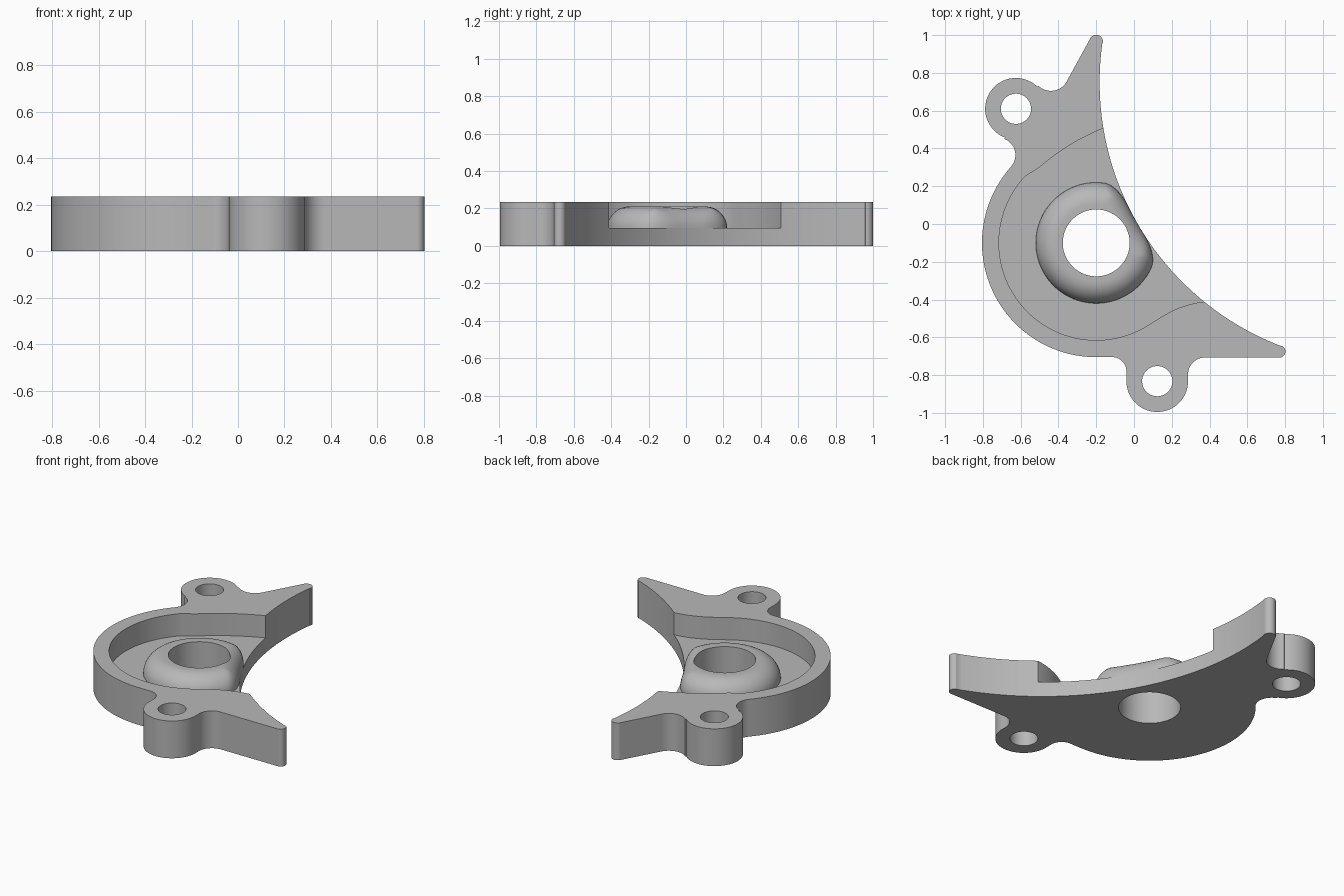
import bpy, bmesh
from math import cos, sin, radians, hypot, sqrt, pi

if "Cube" in bpy.data.objects:
    bpy.data.objects.remove(bpy.data.objects["Cube"])

grey = bpy.data.materials.new("plain grey")
grey.use_nodes = True
grey.diffuse_color = (0.48, 0.48, 0.48, 1)
grey.node_tree.nodes["Principled BSDF"].inputs["Base Color"].default_value = (0.48, 0.48, 0.48, 1)

HEIGHT, FLOOR, BOSS_TOP = 0.235, 0.095, 0.21
HUB = (-0.2, -0.1)
LUGS = [(-0.625, 0.61), (0.123, -0.832)]
SWEEP, SWEEP_R = (1.313, 0.75), 1.495
BORE_R, BOSS_R = 0.177, 0.32


def arc(centre, r, start, end):
    n = max(6, int(abs(end - start) / 3 * (3 if r > 1 else 1)))
    angles = [radians(start + (end - start) * i / n) for i in range(n + 1)]
    return [(centre[0] + r * cos(a), centre[1] + r * sin(a)) for a in angles]


def finish(name, bm):
    bmesh.ops.remove_doubles(bm, verts=bm.verts, dist=1e-5)
    bmesh.ops.recalc_face_normals(bm, faces=bm.faces)
    mesh = bpy.data.meshes.new(name)
    bm.to_mesh(mesh)
    bm.free()
    mesh.materials.append(grey)
    ob = bpy.data.objects.new(name, mesh)
    bpy.context.collection.objects.link(ob)
    return ob


def prism(name, outline, z0, z1):
    bm = bmesh.new()
    face = bm.faces.new([bm.verts.new((x, y, z0)) for x, y in outline])
    top = bmesh.ops.extrude_face_region(bm, geom=[face])["geom"]
    bmesh.ops.translate(bm, vec=(0, 0, z1 - z0),
                        verts=[v for v in top if isinstance(v, bmesh.types.BMVert)])
    return finish(name, bm)


def activate(ob):
    bpy.ops.object.select_all(action="DESELECT")
    ob.select_set(True)
    bpy.context.view_layer.objects.active = ob


def cut(ob, cutter):
    cutter.hide_render = True
    mod = ob.modifiers.new("cut", "BOOLEAN")
    mod.operation, mod.solver, mod.object = "DIFFERENCE", "EXACT", cutter
    activate(ob)
    bpy.ops.object.modifier_apply(modifier=mod.name)
    bpy.data.objects.remove(cutter)


# Plate outline: horn, lug, round back, lug, horn, swept inner edge
outline = (arc((-0.2, 0.965), 0.036, -8, 151)
           + arc((-0.44, 0.80), 0.095, -29, -134)
           + arc(LUGS[0], 0.163, 46, 249)
           + arc((-0.72, 0.365), 0.092, 69, -42)
           + arc(HUB, 0.605, 138, 270)
           + arc((-0.115, -0.78), 0.075, 90, 0)
           + arc(LUGS[1], 0.163, 180, 360)
           + arc((0.376, -0.797), 0.09, 180, 90)
           + arc((0.77, -0.675), 0.032, -90, 69)
           + arc(SWEEP, SWEEP_R, 249, 172))
plate = prism("plate", outline, 0, HEIGHT)

# Recessed pocket, open toward the swept edge
pocket = (arc((0.285, -0.607), 1.2, 105, 131)
          + arc(HUB, 0.515, 137, 302)
          + arc((0.437, -0.952), 0.545, 123, 90)
          + [(0.7, -0.4), (0.7, 0.55)])
cut(plate, prism("pocket_cutter", pocket, FLOOR, 0.5))

# Lug holes and central bore
for centre, r in [(LUGS[0], 0.08), (LUGS[1], 0.08), (HUB, BORE_R)]:
    cut(plate, prism("hole_cutter", arc(centre, r, 0, 360)[:-1], -0.1, 0.5))

# Rounded boss: a disc trimmed by the swept edge, with a domed rim
ROUND, CORNER = BOSS_TOP - FLOOR, 0.07


def inset(r, a):
    """Distance inside the trimmed disc, with softened corners."""
    x, y = HUB[0] + r * cos(a), HUB[1] + r * sin(a)
    u, v = BOSS_R - r, hypot(x - SWEEP[0], y - SWEEP[1]) - SWEEP_R
    if u < CORNER and v < CORNER:
        return CORNER - hypot(CORNER - u, CORNER - v)
    return min(u, v)


def radius_at(d, a):
    lo, hi = 0, BOSS_R
    for _ in range(30):
        mid = (lo + hi) / 2
        lo, hi = (mid, hi) if inset(mid, a) > d else (lo, mid)
    return max(lo, BORE_R)


def boss_height(r, a):
    d = max(0, min(ROUND, inset(r, a)))
    return FLOOR + sqrt(max(0, ROUND ** 2 - (ROUND - d) ** 2))


bm = bmesh.new()
COUNT, STEPS = 120, 12
rows = []
for i in range(COUNT):
    a = 2 * pi * i / COUNT
    radii = [radius_at(ROUND * (1 - cos(pi / 2 * k / STEPS)), a) for k in range(STEPS + 1)]
    path = [(r, boss_height(r, a) if k else FLOOR) for k, r in enumerate(radii)]
    path += [(BORE_R, boss_height(BORE_R, a)), (BORE_R, FLOOR)]
    rows.append([bm.verts.new((HUB[0] + r * cos(a), HUB[1] + r * sin(a), z)) for r, z in path])
for i in range(COUNT):
    p, q = rows[i], rows[(i + 1) % COUNT]
    for k in range(len(p) - 1):
        bm.faces.new((p[k], q[k], q[k + 1], p[k + 1]))
bmesh.ops.dissolve_degenerate(bm, dist=1e-5, edges=bm.edges)
boss = finish("boss", bm)

for ob in (plate, boss):
    activate(ob)
    bpy.ops.object.shade_smooth_by_angle(angle=radians(30))
